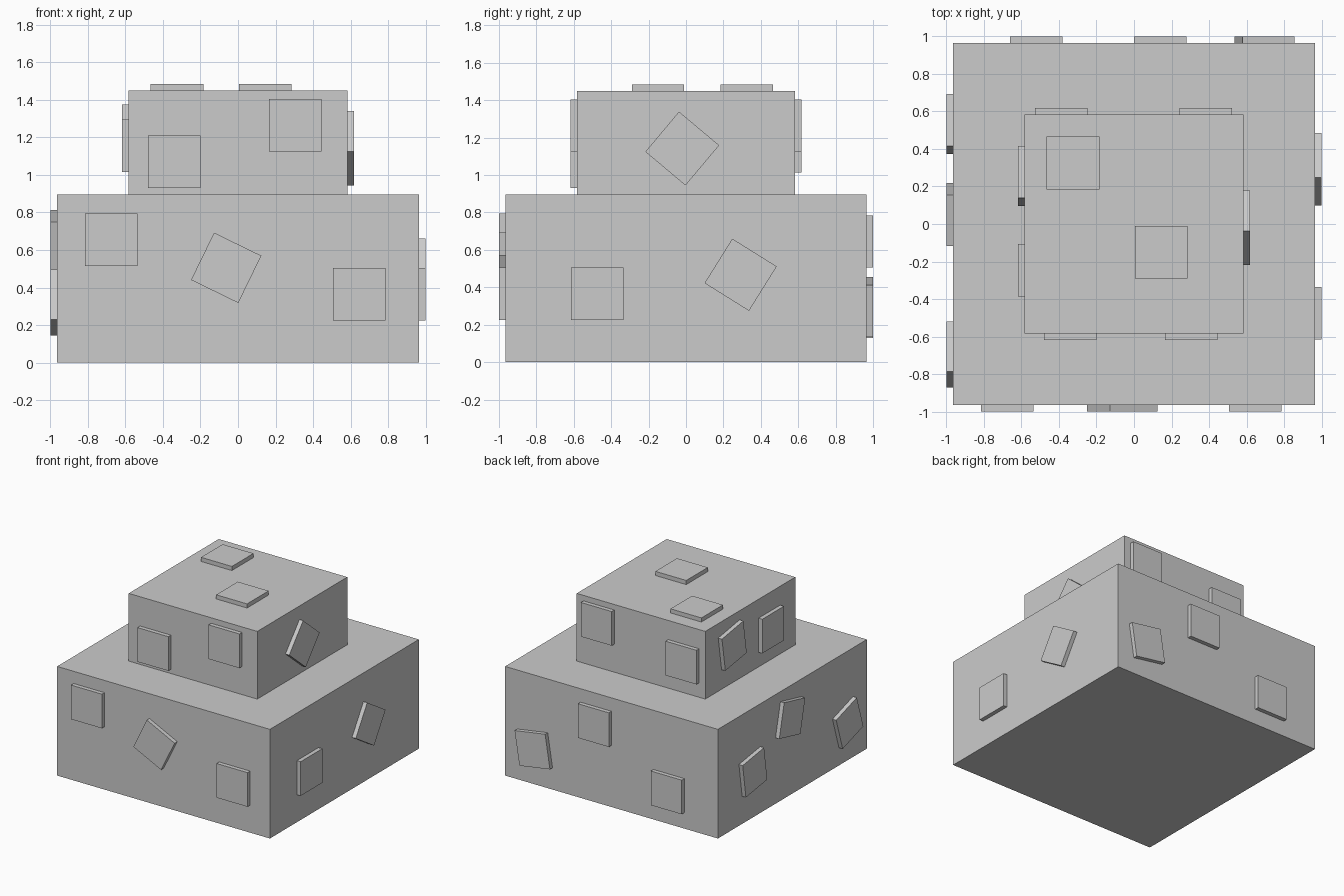
import bpy, bmesh
from math import radians
from mathutils import Matrix, Vector

if "Cube" in bpy.data.objects:
    bpy.data.objects.remove(bpy.data.objects["Cube"])

BASE, BASE_H = 0.965, 0.895      # lower block half-width and height
TIER, TOP_Z = 0.583, 1.45        # upper block half-width and top height
TILE, PROUD, SUNK = 0.28, 0.034, 0.01


def box(name, size, matrix):
    bm = bmesh.new()
    bmesh.ops.create_cube(bm, size=1.0, matrix=Matrix.Diagonal((*size, 1.0)))
    mesh = bpy.data.meshes.new(name)
    bm.to_mesh(mesh)
    bm.free()
    obj = bpy.data.objects.new(name, mesh)
    obj.matrix_world = matrix
    bpy.context.collection.objects.link(obj)
    return obj


# right, up and outward directions of each face, seen from outside
X, Y, Z = Vector((1, 0, 0)), Vector((0, 1, 0)), Vector((0, 0, 1))
FACES = {
    "front": (X, Z, -Y),
    "right": (Y, Z, X),
    "back": (-X, Z, Y),
    "left": (-Y, Z, -X),
    "top": (X, Y, Z),
}


def tile(name, face, dist, across, up, turn=0):
    """Flat square tile on a face; turn is anticlockwise seen from outside."""
    u, v, n = FACES[face]
    frame = Matrix((u, v, n)).transposed().to_4x4()
    mid = dist + (PROUD - SUNK) / 2
    place = Matrix.Translation((across, up, mid)) @ Matrix.Rotation(radians(turn), 4, "Z")
    box(name, (TILE, TILE, PROUD + SUNK), frame @ place)


# two stacked blocks
box("lower_block", (2 * BASE, 2 * BASE, BASE_H), Matrix.Translation((0, 0, BASE_H / 2)))
box("upper_block", (2 * TIER, 2 * TIER, TOP_Z - BASE_H),
    Matrix.Translation((0, 0, (TOP_Z + BASE_H) / 2)))

# tiles: across (to the viewer's right), height, turn
LOWER = {
    "front": [(-0.675, 0.655, 0), (-0.063, 0.505, -26), (0.645, 0.365, 0)],
    "right": [(-0.475, 0.365, 0), (0.292, 0.467, -32)],
    "back": [(0.52, 0.27, 0), (-0.14, 0.645, 0), (-0.695, 0.295, 9)],
    "left": [(-0.533, 0.385, 8.5), (-0.05, 0.645, -13), (0.695, 0.32, 17.5)],
}
UPPER = {
    "front": [(-0.34, 1.07, 0), (0.305, 1.265, 0)],
    "right": [(-0.02, 1.142, -40)],
    "back": [(-0.382, 1.265, 0), (0.387, 1.153, 0)],
    "left": [(-0.255, 1.215, 9), (0.247, 1.155, 0)],
}
for level, table, dist in (("lower", LOWER, BASE), ("upper", UPPER, TIER)):
    for face, spots in table.items():
        for i, spot in enumerate(spots, 1):
            tile(f"{level}_{face}_tile_{i}", face, dist, *spot)

# tiles lying on the top
for i, (x, y) in enumerate([(-0.325, 0.325), (0.145, -0.15)], 1):
    tile(f"top_tile_{i}", "top", TOP_Z, x, y)
